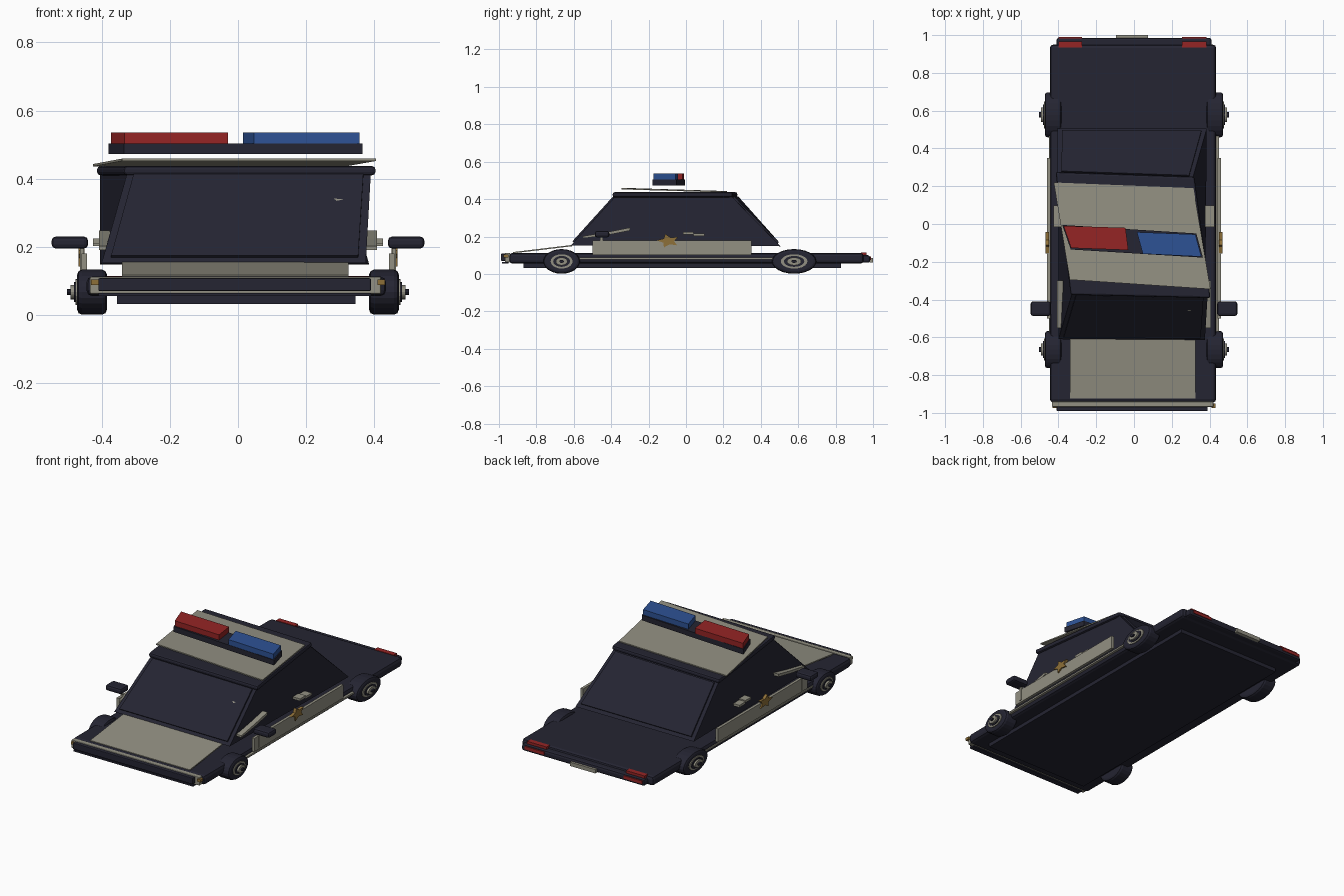
import bpy, bmesh, math
from mathutils import Vector, Matrix

if "Cube" in bpy.data.objects:
    bpy.data.objects.remove(bpy.data.objects["Cube"])


def material(name, rgb):
    m = bpy.data.materials.new(name)
    m.use_nodes = True
    m.diffuse_color = (*rgb, 1)
    m.node_tree.nodes["Principled BSDF"].inputs["Base Color"].default_value = (*rgb, 1)
    return m


NAVY = material("dark navy", (0.018, 0.018, 0.032))
CREAM = material("warm grey", (0.29, 0.28, 0.225))
RED = material("red", (0.3, 0.018, 0.018))
BLUE = material("blue", (0.027, 0.085, 0.3))
GOLD = material("gold", (0.27, 0.16, 0.04))


def finish(name, bm, mat, bevel=0, segments=2):
    bmesh.ops.recalc_face_normals(bm, faces=bm.faces)
    mesh = bpy.data.meshes.new(name)
    bm.to_mesh(mesh)
    bm.free()
    mesh.materials.append(mat)
    ob = bpy.data.objects.new(name, mesh)
    bpy.context.collection.objects.link(ob)
    if bevel:
        mod = ob.modifiers.new("Rounded edges", "BEVEL")
        mod.width, mod.segments, mod.limit_method = bevel, segments, "ANGLE"
    return ob


def loft(name, lower, upper, mat, bevel=0):
    """Solid between two matching loops of points."""
    bm = bmesh.new()
    a = [bm.verts.new(p) for p in lower]
    b = [bm.verts.new(p) for p in upper]
    bm.faces.new(a)
    bm.faces.new(b)
    n = len(a)
    for i in range(n):
        bm.faces.new((a[i], a[(i + 1) % n], b[(i + 1) % n], b[i]))
    return finish(name, bm, mat, bevel)


def slab(name, outline, z0, z1, mat, bevel=0):
    return loft(name, [(x, y, z0) for x, y in outline], [(x, y, z1) for x, y in outline], mat, bevel)


def box(name, x, y, z, mat, bevel=0):
    outline = [(x[0], y[0]), (x[1], y[0]), (x[1], y[1]), (x[0], y[1])]
    return slab(name, outline, *z, mat, bevel)


def disc(name, x0, x1, y, z, ry, rz, mat, bevel=0, sides=20):
    """Oval cylinder with its axis along x."""
    ring = [(math.cos(i * math.tau / sides), math.sin(i * math.tau / sides)) for i in range(sides)]
    return loft(name, [(x0, y + ry * c, z + rz * s) for c, s in ring],
                [(x1, y + ry * c, z + rz * s) for c, s in ring], mat, bevel)


# Lower body and chassis
box("lower_body", (-0.445, 0.435), (-0.945, 0.95), (0.055, 0.113), NAVY, 0.018)
box("chassis", (-0.355, 0.345), (-0.87, 0.83), (0.032, 0.07), NAVY)
box("rear_body_end", (-0.41, 0.41), (0.9, 0.985), (0.06, 0.1), NAVY, 0.012)

# Front bumper and rear plate
box("front_trim", (-0.435, 0.42), (-0.968, -0.94), (0.062, 0.112), CREAM, 0.004)
box("front_grille", (-0.41, 0.39), (-0.99, -0.96), (0.07, 0.108), NAVY, 0.004)
box("front_lower_bar", (-0.41, 0.39), (-0.985, -0.95), (0.055, 0.065), NAVY)
box("rear_plate", (-0.095, 0.075), (0.98, 1.0), (0.062, 0.085), CREAM)
for side, x in (("right", (-0.4, -0.275)), ("left", (0.255, 0.385))):
    box(side + "_tail_light", x, (0.935, 0.966), (0.09, 0.115), RED)
    box(side + "_tail_light_rear", x, (0.97, 0.989), (0.075, 0.093), RED)

# Sloping hood panel
hood = [(-0.34, -0.925, 0.11), (0.325, -0.925, 0.11), (0.325, -0.61, 0.148), (-0.34, -0.61, 0.148)]
loft("hood_panel", hood, [(x, y, z + 0.007) for x, y, z in hood], CREAM)

# Skewed cabin
base = [Vector(p) for p in ((-0.4, -0.61, 0.153), (0.375, -0.615, 0.153),
                            (0.385, 0.505, 0.148), (-0.405, 0.505, 0.148))]
top = [Vector(p) for p in ((-0.325, -0.36, 0.418), (0.39, -0.375, 0.418),
                           (0.31, 0.24, 0.418), (-0.405, 0.265, 0.418))]
loft("cabin", base, top, NAVY)


def window(name, i, j, low, high, margin):
    """Thin pane laid over one sloping face of the cabin."""
    def at(u, t):
        return base[i].lerp(base[j], u).lerp(top[i].lerp(top[j], u), t)
    pane = [at(margin, low), at(1 - margin, low), at(1 - margin, high), at(margin, high)]
    normal = (pane[1] - pane[0]).cross(pane[3] - pane[0]).normalized()
    loft(name, pane, [p + normal * 0.009 for p in pane], NAVY)


window("windscreen", 0, 1, 0.06, 0.96, 0.03)
window("rear_window", 2, 3, 0.06, 0.96, 0.03)
glint = [(0.27, -0.447, 0.35), (0.29, -0.462, 0.335), (0.312, -0.457, 0.34), (0.308, -0.447, 0.35)]
loft("windscreen_glint", glint, [(x, y + 0.006, z + 0.004) for x, y, z in glint], CREAM)

# Roof slab and roof panel
roof = [(-0.335, -0.375), (0.405, -0.392), (0.32, 0.25), (-0.415, 0.275)]
slab("roof", roof, 0.41, 0.437, NAVY, 0.01)
panel = [(-0.34, -0.295, 0.452), (0.405, -0.345, 0.452), (0.315, 0.19, 0.436), (-0.425, 0.22, 0.436)]
loft("roof_panel", panel, [(x, y, z + 0.007) for x, y, z in panel], CREAM)

# Light bar
slab("light_bar_base", [(-0.335, -0.135), (0.365, -0.178), (0.33, -0.05), (-0.38, -0.005)],
     0.472, 0.504, NAVY)
slab("red_lamp", [(-0.333, -0.127), (-0.03, -0.138), (-0.045, -0.02), (-0.373, -0.01)],
     0.504, 0.536, RED)
slab("blue_lamp", [(0.047, -0.158), (0.357, -0.173), (0.325, -0.055), (0.015, -0.043)],
     0.504, 0.536, BLUE)

# Parts on both sides
for side, s in (("right", -1), ("left", 1)):
    def span(a, b):
        return tuple(sorted((s * a, s * b)))

    box(side + "_door_panel", span(0.443, 0.46), (-0.5, 0.35), (0.1, 0.18), CREAM)
    box(side + "_side_strip", span(0.42, 0.45), (-0.57, 0.48), (0.078, 0.088), CREAM)
    box(side + "_corner_lamp", span(0.41, 0.432), (-0.975, -0.95), (0.088, 0.104), GOLD)
    box(side + "_mirror", span(0.44, 0.547), (-0.487, -0.41), (0.195, 0.23), NAVY, 0.012)
    box(side + "_mirror_stalk", span(0.452, 0.464), (-0.46, -0.445), (0.11, 0.2), CREAM)

    # Slanted trim and stepped handle beside the windows
    rod = [(-0.55, 0.19), (-0.42, 0.208), (-0.3, 0.232), (-0.3, 0.248), (-0.42, 0.224), (-0.55, 0.202)]
    loft(side + "_window_trim", [(s * 0.375, y, z) for y, z in rod],
         [(s * 0.408, y, z) for y, z in rod], CREAM)
    handle = [(-0.015, 0.21), (0.04, 0.21), (0.04, 0.203), (0.098, 0.203),
              (0.098, 0.217), (0.04, 0.217), (0.04, 0.224), (-0.015, 0.224)]
    loft(side + "_door_handle", [(s * 0.375, y, z) for y, z in handle],
         [(s * 0.425, y, z) for y, z in handle], CREAM)

    # Star badge
    star = []
    for i in range(10):
        r = 1 if i % 2 == 0 else 0.5
        a = math.pi / 2 + i * math.tau / 10 + 0.25
        star.append((-0.095 + 0.062 * r * math.cos(a), 0.177 + 0.038 * r * math.sin(a)))
    loft(side + "_badge", [(s * 0.45, y, z) for y, z in star],
         [(s * 0.468, y, z) for y, z in star], GOLD)

    # Wheels
    for end, y, ry in (("front", -0.665, 0.098), ("rear", 0.578, 0.119)):
        name = side + "_" + end
        z, rz = 0.067, 0.066
        disc(name + "_tyre", s * 0.385, s * 0.472, y, z, ry, rz, NAVY, 0.014, 24)
        disc(name + "_rim", s * 0.46, s * 0.477, y, z, ry * 0.6, rz * 0.58, CREAM)
        disc(name + "_rim_well", s * 0.46, s * 0.481, y, z, ry * 0.46, rz * 0.44, NAVY)
        disc(name + "_hub", s * 0.46, s * 0.492, y, z, ry * 0.32, rz * 0.32, CREAM)
        disc(name + "_hub_cap", s * 0.46, s * 0.502, y, z, ry * 0.13, rz * 0.13, NAVY, 0, 8)
